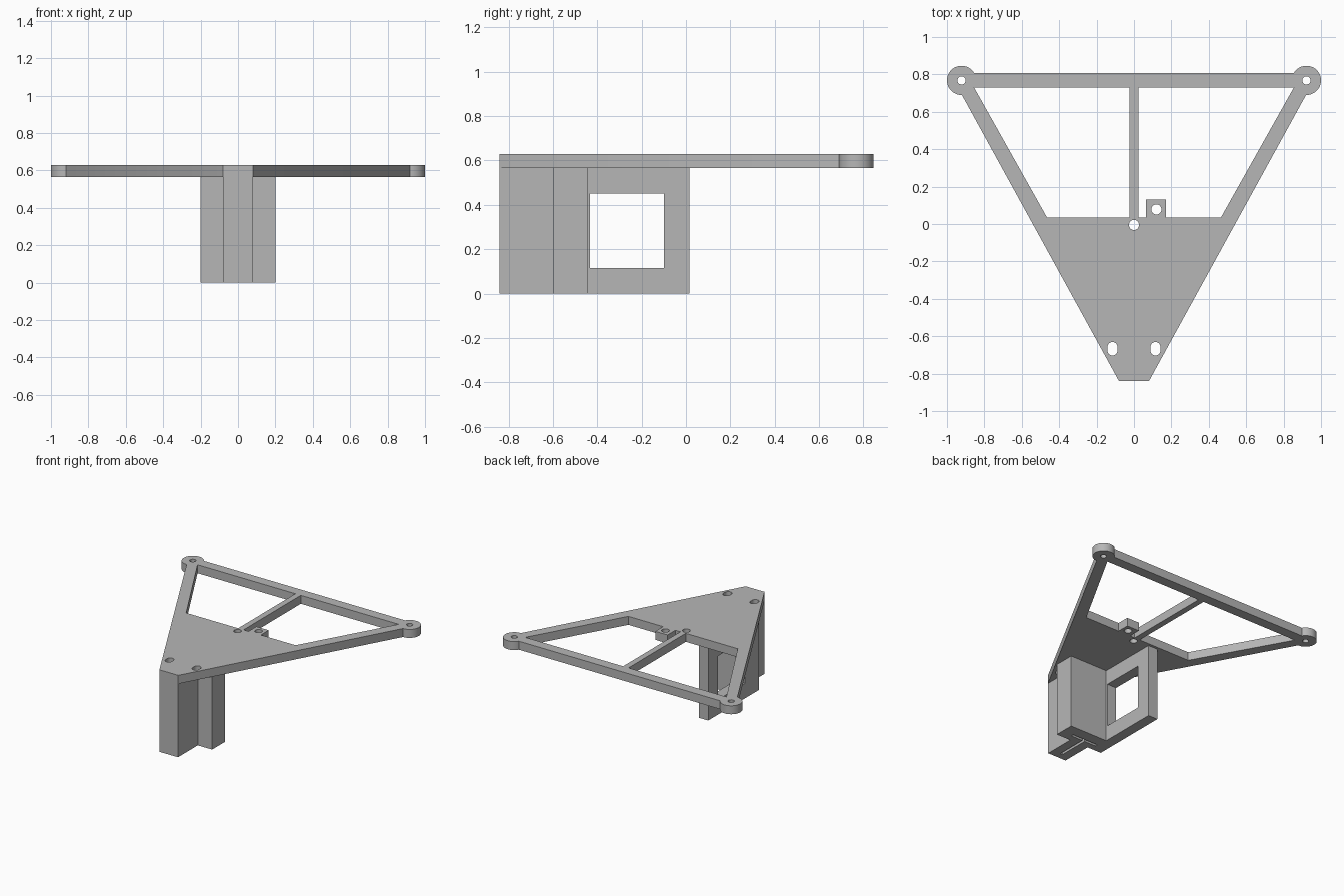
import bpy
import bmesh
from math import cos, sin, pi
from mathutils import Matrix

if "Cube" in bpy.data.objects:
    bpy.data.objects.remove(bpy.data.objects["Cube"], do_unlink=True)

grey = bpy.data.materials.new("plain grey")
grey.use_nodes = True
grey.diffuse_color = (0.47, 0.47, 0.47, 1)
grey.node_tree.nodes["Principled BSDF"].inputs["Base Color"].default_value = grey.diffuse_color

TOP, UNDER = 0.63, 0.565
ALONG_X = Matrix(((0, 0, 1), (1, 0, 0), (0, 1, 0))).to_4x4()  # profile in y, z


def prism(name, points, low, high, turn=None):
    """Extrude a flat outline from low to high."""
    bm = bmesh.new()
    face = bm.faces.new([bm.verts.new((a, b, low)) for a, b in points])
    out = bmesh.ops.extrude_face_region(bm, geom=[face])["geom"]
    bmesh.ops.translate(bm, vec=(0, 0, high - low),
                        verts=[v for v in out if isinstance(v, bmesh.types.BMVert)])
    if turn:
        bm.transform(turn)
    bmesh.ops.recalc_face_normals(bm, faces=bm.faces)
    mesh = bpy.data.meshes.new(name)
    bm.to_mesh(mesh)
    bm.free()
    mesh.materials.append(grey)
    obj = bpy.data.objects.new(name, mesh)
    bpy.context.collection.objects.link(obj)
    return obj


def rect(a0, a1, b0, b1):
    return [(a0, b0), (a1, b0), (a1, b1), (a0, b1)]


def oval(a, b, r, stretch=0.0, n=40):
    """Circle, or a slot lengthened by stretch at each end."""
    pts = []
    for i in range(n):
        t = 2 * pi * (i + 0.5) / n
        pts.append((a + r * cos(t), b + r * sin(t) + (stretch if sin(t) > 0 else -stretch)))
    return pts


def combine(obj, others, operation):
    """Apply booleans in turn and discard the helpers."""
    for other in others:
        other.hide_render = True
        mod = obj.modifiers.new("bool", "BOOLEAN")
        mod.operation, mod.solver, mod.object = operation, "EXACT", other
        bpy.context.view_layer.update()
        graph = bpy.context.evaluated_depsgraph_get()
        mesh = bpy.data.meshes.new_from_object(obj.evaluated_get(graph))
        obj.modifiers.clear()
        obj.data = mesh
        bpy.data.objects.remove(other, do_unlink=True)


def through(points):
    return prism("cutter", points, UNDER - 0.1, TOP + 0.1)


# Triangular top plate with two open bays either side of the spine
half = [(0.08, -0.84), (0.92, 0.69), (0.92, 0.808)]
plate = prism("top_plate", half + [(-x, y) for x, y in reversed(half)], UNDER, TOP)
bay = [(0.023, 0.035), (0.465, 0.035), (0.855, 0.73), (0.023, 0.73)]
combine(plate, [through([(s * x, y) for x, y in bay]) for s in (1, -1)], "DIFFERENCE")

# Corner eyes and the small screw tab
eyes = [prism("eye", oval(s * 0.922, 0.768, 0.078, n=64), UNDER, TOP) for s in (1, -1)]
tab = prism("tab", rect(0.065, 0.17, -0.05, 0.13), UNDER, TOP)
combine(plate, eyes + [tab], "UNION")

# Plate holes: corners, centre, tab and the two front slots
holes = [through(oval(s * 0.922, 0.768, 0.022)) for s in (1, -1)]
holes += [through(oval(s * 0.115, -0.667, 0.027, 0.009)) for s in (1, -1)]
holes += [through(oval(0, -0.005, 0.027)), through(oval(0.12, 0.078, 0.027))]
combine(plate, holes, "DIFFERENCE")

# Hanging mount: front post, wide block and side plate in one outline
plan = [(-0.08, -0.84), (0.078, -0.84), (0.078, -0.6), (0.2, -0.6), (0.2, -0.445),
        (-0.12, -0.445), (-0.12, 0.015), (-0.2, 0.015), (-0.2, -0.6), (-0.08, -0.6)]
mount = prism("motor_mount", plan, 0, UNDER)

# Square window and screw holes in the side plate
cuts = [prism("cutter", rect(-0.432, -0.1, 0.115, 0.45), -0.3, 0.3, ALONG_X)]
for y, z in ((-0.065, 0.485), (-0.065, 0.077), (-0.47, 0.485)):
    cuts.append(prism("cutter", oval(y, z, 0.022), -0.3, 0.3, ALONG_X))

# Round-bottomed screw channel across the back of the wide block
arc = [(-0.47 - 0.053 * sin(pi * i / 24), 0.485 + 0.053 * cos(pi * i / 24)) for i in range(25)]
channel = arc + [(-0.42, 0.432), (-0.42, 0.538)]
cuts.append(prism("cutter", channel, -0.12, 0.3, ALONG_X))

# T-shaped stiffening slot in the underside
tee = [(-0.01, -0.79), (0.01, -0.79), (0.01, -0.55), (0.11, -0.55), (0.11, -0.53),
       (-0.11, -0.53), (-0.11, -0.55), (-0.01, -0.55)]
cuts.append(prism("cutter", tee, -0.1, 0.4))
combine(mount, cuts, "DIFFERENCE")

# Smooth the round walls, keep the edges sharp
for obj in (plate, mount):
    bpy.ops.object.select_all(action="DESELECT")
    obj.select_set(True)
    bpy.context.view_layer.objects.active = obj
    bpy.ops.object.shade_smooth_by_angle(angle=pi / 6)
